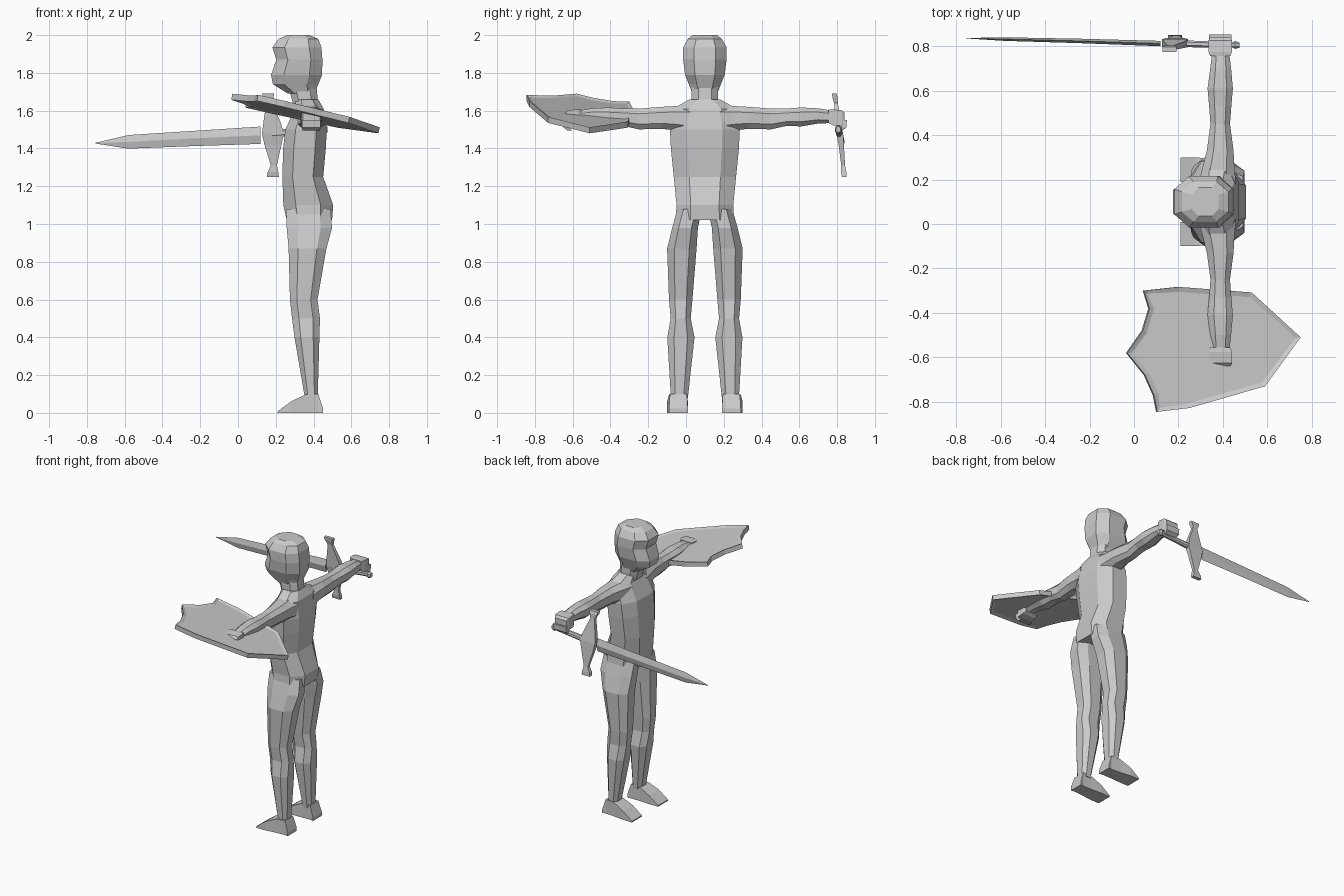
import bpy, bmesh
from mathutils import Vector as V

grey = bpy.data.materials.new("stone grey")
grey.diffuse_color = (0.6, 0.6, 0.6, 1)

X, Y, Z = V((1, 0, 0)), V((0, 1, 0)), V((0, 0, 1))
MID = 0.10   # y of the figure's symmetry plane
OCT = [(1, .5), (.5, 1), (-.5, 1), (-1, .5), (-1, -.5), (-.5, -1), (.5, -1), (1, -.5)]
DIA = [(1, 0), (0, 1), (-1, 0), (0, -1)]
BOX = [(1, 1), (-1, 1), (-1, -1), (1, -1)]


def finish(name, bm):
    bmesh.ops.recalc_face_normals(bm, faces=bm.faces)
    me = bpy.data.meshes.new(name)
    bm.to_mesh(me)
    bm.free()
    me.materials.append(grey)
    ob = bpy.data.objects.new(name, me)
    bpy.context.collection.objects.link(ob)
    return ob


def loft(name, rings, u, v, shape=OCT, mirrored=False):
    """Skin rings (centre, half size along u, half size along v)."""
    for flip in ([False, True] if mirrored else [False]):
        bm = bmesh.new()
        loops = []
        for c, hu, hv in rings:
            loop = []
            for a, b in shape:
                p = V(c) + u * a * hu + v * b * hv
                if flip:
                    p.y = 2 * MID - p.y
                loop.append(bm.verts.new(p))
            loops.append(loop)
        n = len(shape)
        for l0, l1 in zip(loops, loops[1:]):
            for i in range(n):
                j = (i + 1) % n
                bm.faces.new((l0[i], l0[j], l1[j], l1[i]))
        bm.faces.new(loops[0])
        bm.faces.new(loops[-1])
        finish(name + ("_mirrored" if flip else ""), bm)


def upright(rows):
    """Rows of z, x centre, x half, y centre, y half."""
    return [((x, y, z), hx, hy) for z, x, hx, y, hy in rows]


# torso
loft("torso", upright([
    (1.02, .378, .12, MID, .155), (1.10, .372, .132, MID, .15),
    (1.25, .343, .108, MID, .165), (1.40, .352, .113, MID, .18),
    (1.50, .360, .110, MID, .185), (1.61, .378, .075, MID, .17),
    (1.66, .365, .06, MID, .08)]), X, Y)

# neck and head
loft("neck", upright([(1.62, .36, .065, MID, .07), (1.74, .34, .075, MID, .07)]), X, Y)
loft("head", upright([
    (1.69, .335, .07, MID, .065), (1.74, .305, .12, MID, .085),
    (1.79, .31, .135, MID, .105), (1.87, .325, .122, MID, .115),
    (1.935, .312, .13, MID, .115), (1.98, .32, .105, MID, .09),
    (2.0, .32, .06, MID, .065)]), X, Y)

# legs
loft("leg", upright([
    (1.08, .372, .118, .02, .065), (.98, .378, .12, -.005, .068),
    (.87, .368, .10, -.022, .078), (.60, .348, .073, -.028, .062),
    (.50, .360, .074, -.028, .053), (.40, .365, .066, -.027, .072),
    (.08, .388, .034, -.035, .045)]), X, Y, mirrored=True)

# feet: wedge rising from toe to ankle
loft("foot", [((.21, -.045, .004), .055, .004), ((.28, -.045, .03), .055, .03),
              ((.355, -.042, .048), .048, .048), ((.425, -.04, .05), .045, .05),
              ((.45, -.04, .012), .05, .012)], Y, Z, BOX, mirrored=True)

# arms, running along y
loft("arm", [((x, y, z), hx, hz) for y, x, hx, z, hz in [
    (.18, .375, .085, 1.555, .075), (.25, .38, .072, 1.56, .065),
    (.33, .388, .06, 1.562, .058), (.45, .388, .044, 1.556, .055),
    (.53, .388, .05, 1.565, .046), (.61, .388, .057, 1.567, .05),
    (.70, .39, .047, 1.572, .04), (.76, .39, .04, 1.568, .034)]], X, Z, mirrored=True)

# fists and thumbs
loft("fist", [((.388, .755, 1.57), .045, .035), ((.388, .775, 1.565), .053, .042),
              ((.388, .825, 1.56), .053, .042), ((.388, .84, 1.55), .045, .038)],
     X, Z, BOX, mirrored=True)
loft("fingers", [((.388, .84, 1.55), .05, .012), ((.388, .835, 1.51), .05, .014),
                 ((.388, .815, 1.495), .045, .012)], X, Y, BOX, mirrored=True)

# sword: blade, guard, grip, pommel
loft("sword_blade", [((-.755, .836, 1.428), .001, .002), ((-.58, .832, 1.435), .008, .036),
                     ((-.25, .824, 1.452), .010, .040), ((.12, .812, 1.470), .012, .046)],
     Y, Z, DIA)
loft("sword_guard", [((.185, .838, 1.25), .032, .012), ((.185, .835, 1.275), .028, .014),
                     ((.19, .832, 1.31), .016, .010), ((.185, .822, 1.42), .045, .014),
                     ((.185, .814, 1.48), .058, .018), ((.18, .806, 1.54), .045, .014),
                     ((.165, .794, 1.64), .016, .010), ((.16, .789, 1.67), .028, .014),
                     ((.16, .785, 1.69), .032, .012)], X, Y, BOX)
loft("sword_grip", [((.18, .812, 1.478), .016, .02), ((.45, .806, 1.50), .012, .015)], Y, Z)
loft("sword_pommel", [((.44, .806, 1.50), .010, .012), ((.455, .806, 1.50), .018, .022),
                      ((.475, .805, 1.50), .012, .015)], Y, Z)

# shield: tilted plate, recessed inside its rim on both sides
outline = [(.045, -.30), (.20, -.283), (.53, -.308), (.75, -.51), (.59, -.73),
           (.25, -.828), (.105, -.845), (.09, -.77), (.05, -.68), (-.03, -.58),
           (.04, -.48), (.07, -.38)]
bm = bmesh.new()
top = [bm.verts.new((x, y, 1.69 - .22 * (x + .03) - .09 * (y + .58))) for x, y in outline]
face = bm.faces.new(top)
res = bmesh.ops.extrude_face_region(bm, geom=[face])
low = [g for g in res["geom"] if isinstance(g, bmesh.types.BMVert)]
bmesh.ops.translate(bm, verts=low, vec=(-.006, 0, -.032))
bmesh.ops.recalc_face_normals(bm, faces=bm.faces)
for f in [f for f in bm.faces if len(f.verts) == len(outline)]:
    bmesh.ops.inset_region(bm, faces=[f], thickness=.022, depth=-.008)
finish("shield", bm)
